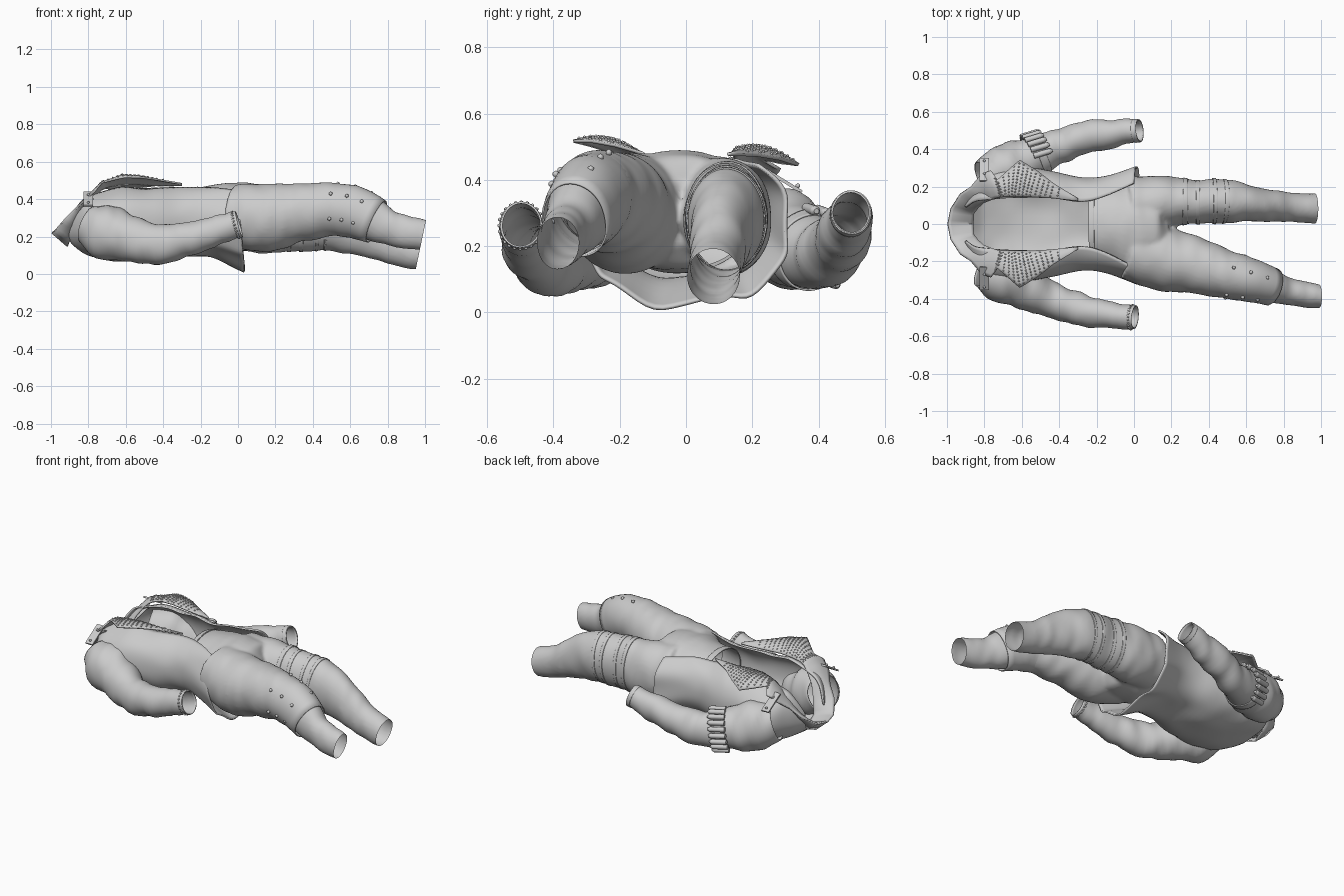
import bpy, bmesh, math, random
from mathutils import Vector, Matrix, noise

if "Cube" in bpy.data.objects:
    bpy.data.objects.remove(bpy.data.objects["Cube"])
random.seed(4)

def finish(name, bm, thick=0, angle=50):
    bmesh.ops.recalc_face_normals(bm, faces=bm.faces)
    me = bpy.data.meshes.new(name)
    bm.to_mesh(me)
    bm.free()
    ob = bpy.data.objects.new(name, me)
    bpy.context.collection.objects.link(ob)
    bpy.ops.object.select_all(action='DESELECT')
    ob.select_set(True)
    bpy.context.view_layer.objects.active = ob
    bpy.ops.object.shade_smooth_by_angle(angle=math.radians(angle))
    if thick:
        m = ob.modifiers.new("thickness", 'SOLIDIFY')
        m.thickness, m.offset = thick, 0
    return ob

def resample(pts, k=6):
    """Catmull-Rom through tuples of any length."""
    out, n = [], len(pts)
    for i in range(n - 1):
        p = [pts[max(0, min(n - 1, i + j))] for j in (-1, 0, 1, 2)]
        for s in range(k):
            t = s / k
            out.append(tuple(0.5 * (2*b + (c-a)*t + (2*a-5*b+4*c-d)*t*t + (3*b-a-3*c+d)*t**3)
                             for a, b, c, d in zip(*p)))
    return out + [tuple(pts[-1])]

def at(path, x):
    for a, b in zip(path, path[1:]):
        if a[0] <= x <= b[0]:
            t = (x - a[0]) / (b[0] - a[0])
            return tuple(p + (q - p) * t for p, q in zip(a, b))
    return path[-1]

def frame(a, b):
    t = (Vector(b[:3]) - Vector(a[:3])).normalized()
    side = Vector((0, 0, 1)).cross(t).normalized()
    return t, side, t.cross(side)

def grid_faces(bm, rows, closed):
    for r, q in zip(rows, rows[1:]):
        n = len(r)
        for i in range(n if closed else n - 1):
            j = (i + 1) % n
            bm.faces.new((r[i], r[j], q[j], q[i]))

def tube(bm, path, n=40, wrinkle=0.006, cap=False, grow=(0, 0)):
    """Elliptical tube along (x, y, z, ry, rz) stations with cloth creases."""
    rows = []
    for i, p in enumerate(path):
        t, side, up = frame(path[max(0, i - 1)], path[min(len(path) - 1, i + 1)])
        g = grow[0] + (grow[1] - grow[0]) * i / (len(path) - 1)
        c, row = Vector(p[:3]), []
        for k in range(n):
            a = 2 * math.pi * k / n
            d = side * math.cos(a) * (p[3] + g) + up * math.sin(a) * (p[4] + g)
            co = c + d
            w = noise.noise(Vector((co.x * 16, co.y * 6, co.z * 6)))
            row.append(bm.verts.new(co + d.normalized() * w * wrinkle))
        rows.append(row)
    grid_faces(bm, rows, True)
    if cap:
        bm.faces.new(rows[0])
        bm.faces.new(rows[-1])

def band(name, path, x0, x1, g0, g1=None, thick=0.006):
    bm = bmesh.new()
    tube(bm, [at(path, x0 + (x1 - x0) * i / 7) for i in range(8)], 40, 0.008,
         grow=(g0, g0 if g1 is None else g1))
    return finish(name, bm, thick)

def ring_point(path, x, deg, grow):
    """Point on a tube; 0 degrees is up, positive towards +y."""
    p = at(path, x)
    t, s, u = frame(at(path, x - 0.02), at(path, x + 0.02))
    a = math.radians(deg)
    d = s * math.sin(a) * (p[3] + grow) + u * math.cos(a) * (p[4] + grow)
    return Vector(p[:3]) + d, d.normalized(), t

def studs(name, points, r):
    bm = bmesh.new()
    for p in points:
        bmesh.ops.create_icosphere(bm, subdivisions=1, radius=r, matrix=Matrix.Translation(p))
    finish(name, bm)

# Trousers: pelvis and two legs fused into one skin, then opened at waist and ankles
pelvis = resample([(-.3, -.01, .29, .2, .15), (-.1, -.01, .3, .22, .18), (.03, -.03, .305, .25, .183),
                   (.13, -.045, .3, .22, .165), (.19, -.04, .3, .12, .1)])
raised_leg = resample([(-.02, -.13, .31, .165, .17), (.15, -.185, .3, .172, .183), (.3, -.215, .325, .155, .16),
                       (.5, -.27, .345, .128, .143), (.62, -.3, .33, .112, .135), (.73, -.332, .285, .09, .112),
                       (.8, -.355, .25, .075, .095), (.9, -.375, .225, .07, .088), (1.05, -.395, .2, .058, .075)], 8)
low_leg = resample([(-.02, .09, .3, .16, .17), (.15, .12, .285, .14, .175), (.3, .12, .285, .12, .165),
                    (.5, .12, .275, .115, .155), (.65, .105, .23, .092, .135), (.8, .092, .16, .08, .1),
                    (.92, .085, .12, .08, .09), (1.05, .08, .085, .078, .08)], 8)
bm = bmesh.new()
for path in (pelvis, raised_leg, low_leg):
    tube(bm, path, 40, 0.008, True)
solid = finish("trouser_solid", bm)
m = solid.modifiers.new("fuse", 'REMESH')
m.mode, m.voxel_size = 'VOXEL', 0.011
m = solid.modifiers.new("soften", 'SMOOTH')
m.iterations = 5
bm = bmesh.new()
bm.from_object(solid, bpy.context.evaluated_depsgraph_get())
bpy.data.objects.remove(solid)
for co, no in (((-.23, 0, 0), (-1, 0, 0)), ((.945, 0, 0), (1, 0, -.21))):
    bmesh.ops.bisect_plane(bm, geom=bm.verts[:] + bm.edges[:] + bm.faces[:], plane_co=co,
                           plane_no=no, clear_outer=True)
finish("trousers", bm)
band("waistband", pelvis, -.235, -.205, .004)

# Leg straps and knee patch
for i, (a, b) in enumerate(((.262, .285), (.33, .35), (.42, .437), (.475, .49))):
    band(f"thigh_strap_{i}", low_leg, a, b, 0)
band("knee_patch", raised_leg, .5, .74, -.006, .01)
studs("knee_studs", [ring_point(raised_leg, x, d, .005)[0] for x in (.52, .59, .66)
                     for d in (-110, -55, 20)], .011)

# Jacket body: shell open at the front, (x, half width, back z, front z, half opening)
torso = resample([(-.9, .1, .18, .3, .09), (-.85, .2, .14, .38, .12), (-.78, .285, .1, .43, .13),
                  (-.65, .31, .075, .465, .14), (-.45, .28, .075, .475, .14), (-.28, .245, .1, .475, .12),
                  (-.15, .255, .095, .485, .15), (.015, .31, .026, .5, .225)])
bm = bmesh.new()
rows = []
for x, w, zb, zt, o in torso:
    amax = math.pi - math.asin(min(1, o / w) ** 1.25)
    flare = max(0, min(1, (x + .25) / .27))
    row = []
    for k in range(61):
        a = amax * (k / 30 - 1)
        s, c = math.sin(a), math.cos(a)
        y = w * math.copysign(abs(s) ** .8, s)
        z = (zb + zt) / 2 - (zt - zb) / 2 * math.copysign(abs(c) ** .9, c)
        ripple = math.sin(a * 7) * flare
        crease = noise.noise(Vector((x * 9, y * 7, z * 7))) * .012 * (1 - flare)
        row.append(bm.verts.new((x + .02 * flare * math.cos(a), y * (1 + .03 * ripple),
                                 z + crease + .02 * ripple * max(0, c))))
    rows.append(row)
grid_faces(bm, rows, False)
finish("jacket_body", bm, .01)

# Sleeves, cuffs
def arm_path(s, lift, ext):
    pts = [(-.8, .24, .26, .1, .11), (-.7, .29, .22, .13, .145), (-.57, .345, .18, .112, .12),
           (-.42, .415, .157, .09, .1), (-.28, .46, .187, .083, .088), (-.12, .487, .232, .072, .078),
           (.005, .5, .267, .057, .064)]
    return resample([(x + ext * i / 6, s * y, z + lift * i / 6, a, b)
                     for i, (x, y, z, a, b) in enumerate(pts)])
arms = {"right": arm_path(-1, 0, 0), "left": arm_path(1, .035, .025)}
for side, path in arms.items():
    bm = bmesh.new()
    tube(bm, path, 40, .014)
    finish("sleeve_" + side, bm, .005)
    end = path[-1][0]
    band("cuff_" + side, path, end - .025, end, .003, thick=.004)
studs("cuff_studs", [ring_point(arms["right"], -.012, d, .007)[0] for d in range(0, 360, 15)], .006)

# Cartridge loops on the left upper arm
band("cartridge_strap", arms["left"], -.53, -.49, .006)
bm = bmesh.new()
for k in range(9):
    p, d, t = ring_point(arms["left"], -.51, k * 17, .018)
    t = (t + Vector((.5, 0, 0))).normalized()
    rot = t.to_track_quat('Z', 'Y').to_matrix().to_4x4()
    for off, length, r1, r2 in ((0, .09, .015, .015), (.052, .014, .015, .008)):
        bmesh.ops.create_cone(bm, cap_ends=True, segments=12, radius1=r1, radius2=r2, depth=length,
                              matrix=Matrix.Translation(p + t * off) @ rot)
finish("cartridges", bm)

# Collar and lapels: half profile of (inner edge, outer edge), mirrored about y = 0
half = [((-.86, 0, .17), (-.995, 0, .22)), ((-.855, .06, .2), (-.98, .08, .23)),
        ((-.83, .09, .28), (-.93, .16, .285)), ((-.8, .115, .36), (-.87, .2, .345)),
        ((-.76, .13, .42), (-.815, .265, .4)), ((-.73, .14, .45), (-.765, .285, .44)),
        ((-.7, .145, .465), (-.73, .235, .48)), ((-.64, .145, .475), (-.61, .34, .495)),
        ((-.56, .145, .48), (-.52, .285, .5)), ((-.45, .14, .475), (-.43, .215, .495)),
        ((-.3, .125, .475), (-.3, .135, .48))]
dense = []
for (i0, o0), (i1, o1) in zip(half, half[1:]):
    for k in range(4):
        dense.append((Vector(i0).lerp(Vector(i1), k / 4), Vector(o0).lerp(Vector(o1), k / 4)))
dense.append((Vector(half[-1][0]), Vector(half[-1][1])))

def collar_point(u, v, s):
    a, b = dense[u]
    p = a.lerp(b, v)
    width = min(1, (b - a).length / .2)
    p.z += .028 * math.sin(math.pi * v) * min(1, u / 12) * width
    lapel = max(0, min(1, (u - 18) / 8)) * width
    p.z += lapel * (.022 * v if s < 0 else .015 - .065 * v)
    return Vector((p.x, p.y * s, p.z))
bm = bmesh.new()
order = [(u, -1) for u in range(len(dense) - 1, 0, -1)] + [(u, 1) for u in range(len(dense))]
grid_faces(bm, [[bm.verts.new(collar_point(u, v / 8, s)) for v in range(9)] for u, s in order], False)
finish("collar_and_lapels", bm, .01)
# Outer fold of the collar, falling back to the neck seam
bm = bmesh.new()
neck = [(u, s) for u, s in order if u < 18]
grid_faces(bm, [[bm.verts.new(collar_point(u, 1 - .55 * v, s) + Vector((.01, 0, -.045)) * v)
                 for v in (0, .5, 1)] for u, s in neck], False)
finish("collar_fall", bm, .008)

# Lapel studs and shoulder tabs
pts = []
for s in (-1, 1):
    for u in range(22, 38):
        width = (dense[u][1] - dense[u][0]).length
        count = max(2, int(width / .017))
        pts += [collar_point(u, (k + .5 + .4 * (u % 2)) / (count + .5), s) + Vector((0, 0, .005))
                for k in range(count)]
studs("lapel_studs", pts, .0055)
tabs, spikes = bmesh.new(), []
for s in (-1, 1):
    mat = Matrix.Translation((-.8, s * .29, .4)) @ Matrix.Rotation(-s * .55, 4, 'X')
    bmesh.ops.create_cube(tabs, size=1, matrix=mat @ Matrix.Diagonal((.05, .14, .01, 1)))
    spikes += [mat @ Vector((0, s * y, .01)) for y in (-.03, .05)]
finish("shoulder_tabs", tabs)
studs("shoulder_tab_studs", spikes, .008)
